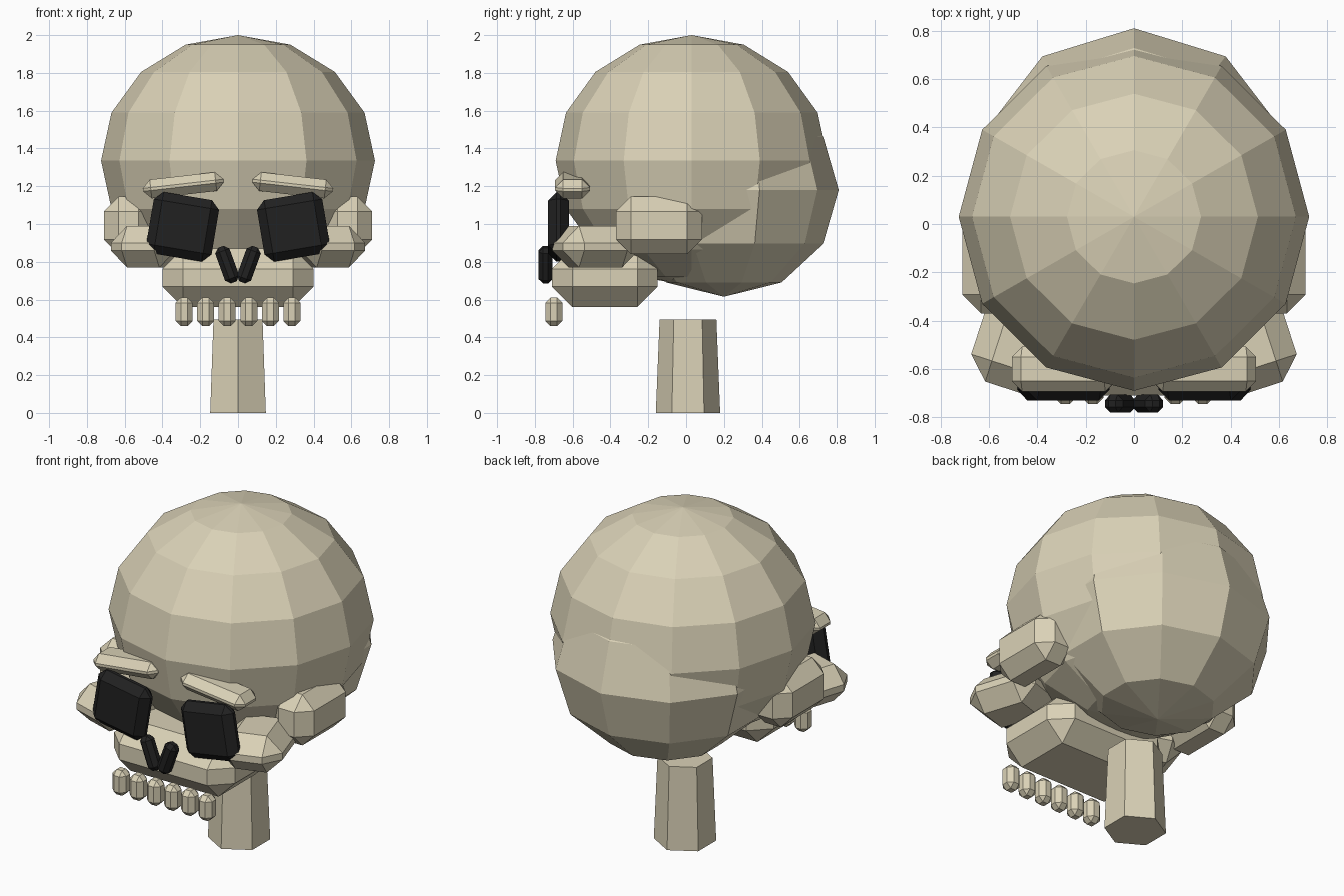
import bpy, bmesh
from math import radians
from mathutils import Matrix, Vector

cube = bpy.data.objects.get("Cube")
if cube:
    bpy.data.objects.remove(cube, do_unlink=True)


def material(name, rgb):
    m = bpy.data.materials.new(name)
    m.use_nodes = True
    colour = (*rgb, 1)
    m.diffuse_color = colour
    node = next(n for n in m.node_tree.nodes if n.type == 'BSDF_PRINCIPLED')
    node.inputs["Base Color"].default_value = colour
    node.inputs["Roughness"].default_value = 0.9
    return m


bone = material("bone", (0.70, 0.64, 0.47))
black = material("socket black", (0.015, 0.015, 0.015))


def finish(name, bm, mat, loc):
    bmesh.ops.recalc_face_normals(bm, faces=bm.faces)
    mesh = bpy.data.meshes.new(name)
    bm.to_mesh(mesh)
    bm.free()
    mesh.materials.append(mat)
    ob = bpy.data.objects.new(name, mesh)
    ob.location = loc
    bpy.context.collection.objects.link(ob)
    return ob


def ball(name, loc, radii, segments, rings):
    bm = bmesh.new()
    bmesh.ops.create_uvsphere(bm, u_segments=segments, v_segments=rings, radius=1)
    bmesh.ops.scale(bm, vec=radii, verts=bm.verts)
    return finish(name, bm, bone, loc)


def block(name, loc, size, bevel, mat=bone, axis='Y', turn=0):
    """Chamfered box, turned in degrees about one axis."""
    bm = bmesh.new()
    bmesh.ops.create_cube(bm, size=1)
    bmesh.ops.scale(bm, vec=size, verts=bm.verts)
    bmesh.ops.bevel(bm, geom=bm.edges[:], offset=bevel, segments=1,
                    affect='EDGES', profile=0.5)
    bmesh.ops.transform(bm, matrix=Matrix.Rotation(radians(turn), 4, axis),
                        verts=bm.verts)
    return finish(name, bm, mat, loc)


def pair(name, loc, size, bevel, mat=bone, axis='Y', turn=0):
    """Left and right copies mirrored across x."""
    for side, s in (("left", 1), ("right", -1)):
        block(f"{side}_{name}", (s * loc[0], loc[1], loc[2]), size, bevel,
              mat, axis, s * turn)


# Skull dome and rear bulge
ball("cranium", (0, 0.03, 1.335), (0.725, 0.72, 0.665), 12, 8)
ball("rear_cranium", (0, 0.2, 1.18), (0.645, 0.61, 0.565), 10, 6)

# Tapered neck
bm = bmesh.new()
bmesh.ops.create_cone(bm, cap_ends=True, segments=6, radius1=0.17,
                      radius2=0.15, depth=0.495)
finish("neck", bm, bone, (0, 0.01, 0.2475))

# Upper jaw and teeth
block("upper_jaw", (0, -0.43, 0.715), (0.8, 0.56, 0.31), 0.108)
for i in range(6):
    block(f"tooth_{i + 1}", (-0.285 + i * 0.114, -0.7, 0.535),
          (0.09, 0.09, 0.15), 0.027)

# Face bones
pair("brow", (0.29, -0.6, 1.205), (0.43, 0.185, 0.1), 0.042, turn=6.5)
pair("cheekbone", (0.465, -0.48, 0.88), (0.36, 0.42, 0.22), 0.09, axis='Z', turn=18)
pair("temple", (0.58, -0.143, 0.993), (0.26, 0.455, 0.305), 0.078)

# Eye sockets and nose
pair("eye_socket", (0.293, -0.675, 0.985), (0.35, 0.11, 0.33), 0.045, black, turn=-9.5)
pair("nostril", (0.057, -0.743, 0.785), (0.08, 0.075, 0.2), 0.024, black, turn=20)
